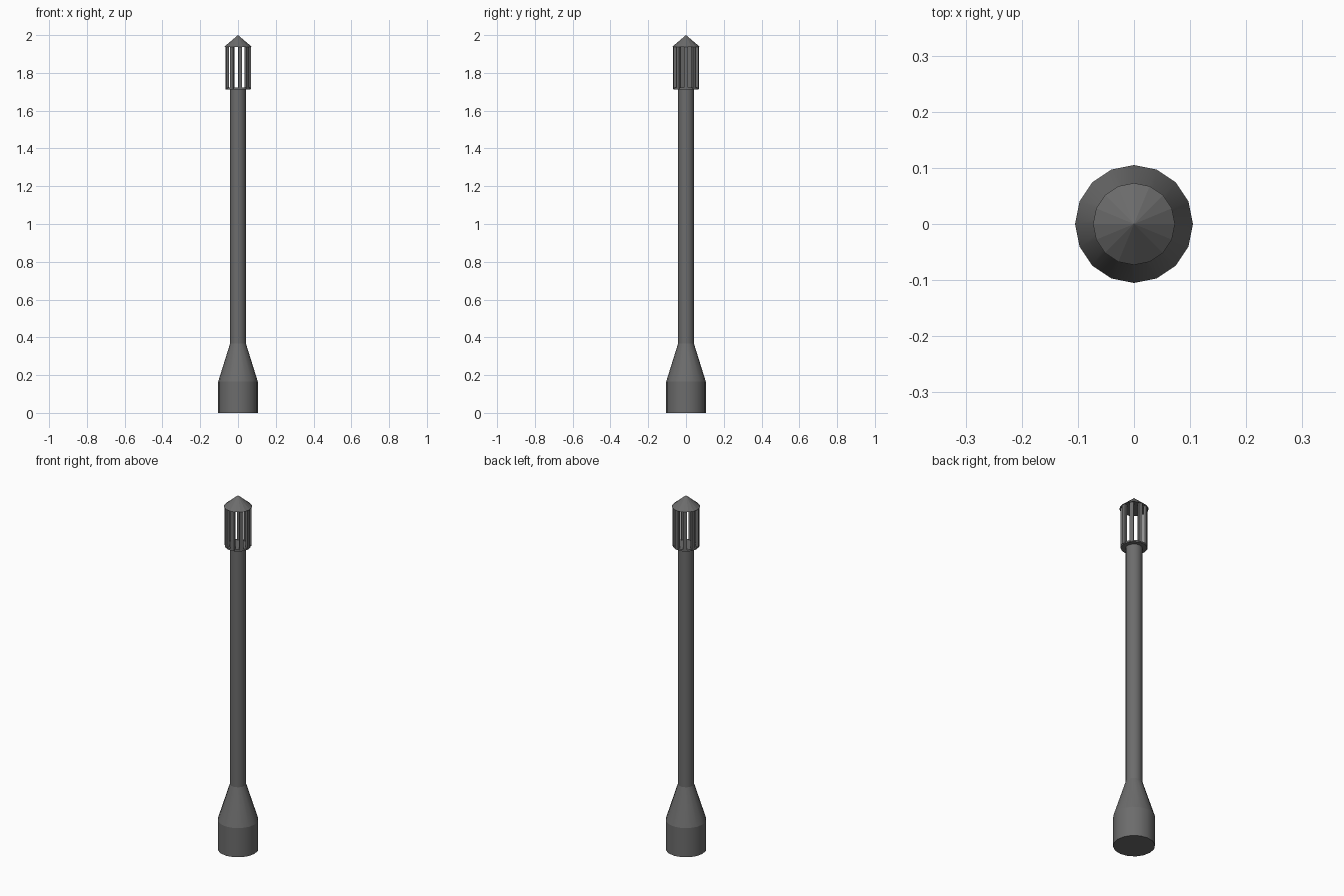
import bpy, bmesh, math
from mathutils import Matrix

if "Cube" in bpy.data.objects:
    bpy.data.objects.remove(bpy.data.objects["Cube"])

SIDES = 16
dark = bpy.data.materials.new("dark_metal")
dark.diffuse_color = (0.15, 0.15, 0.15, 1)
dark.use_nodes = True
dark.node_tree.nodes["Principled BSDF"].inputs["Base Color"].default_value = dark.diffuse_color


def add_object(name, bm, smooth=True):
    bmesh.ops.recalc_face_normals(bm, faces=bm.faces)
    me = bpy.data.meshes.new(name)
    bm.to_mesh(me)
    bm.free()
    me.materials.append(dark)
    ob = bpy.data.objects.new(name, me)
    bpy.context.collection.objects.link(ob)
    if smooth:
        bpy.context.view_layer.objects.active = ob
        bpy.ops.object.select_all(action='DESELECT')
        ob.select_set(True)
        bpy.ops.object.shade_smooth_by_angle(angle=math.radians(30))
    return ob


def frustum(name, r1, r2, z1, z2, bottom=True, top=True, smooth=True):
    """Round section from radius r1 at z1 to radius r2 at z2."""
    bm = bmesh.new()
    bmesh.ops.create_cone(bm, cap_ends=True, segments=SIDES, radius1=r1,
                          radius2=r2, depth=z2 - z1,
                          matrix=Matrix.Translation((0, 0, (z1 + z2) / 2)))
    # Drop end caps hidden inside the joints
    bm.normal_update()
    hidden = [f for f in bm.faces if len(f.verts) == SIDES and
              ((f.normal.z < 0 and not bottom) or (f.normal.z > 0 and not top))]
    bmesh.ops.delete(bm, geom=hidden, context='FACES_ONLY')
    return add_object(name, bm, smooth)


# Base, taper and pole, kept separate for crisp joints
frustum("base", 0.105, 0.105, 0, 0.165, top=False)
frustum("taper", 0.105, 0.042, 0.165, 0.367, bottom=False, top=False)
frustum("pole", 0.042, 0.042, 0.367, 1.715, bottom=False, top=False)

# Lantern floor and pointed cap
frustum("lantern_floor", 0.066, 0.066, 1.712, 1.722)
frustum("lantern_cap", 0.073, 0, 1.938, 2.0, smooth=False)

# Upright bars of the lantern
bars = bmesh.new()
COUNT = 9
for k in range(COUNT):
    m = (Matrix.Rotation(k * math.tau / COUNT, 4, 'Z')
         @ Matrix.Translation((0.061, 0, 1.828))
         @ Matrix.Diagonal((0.014, 0.020, 0.225, 1)))
    bmesh.ops.create_cube(bars, size=1, matrix=m)
add_object("lantern_bars", bars, smooth=False)
